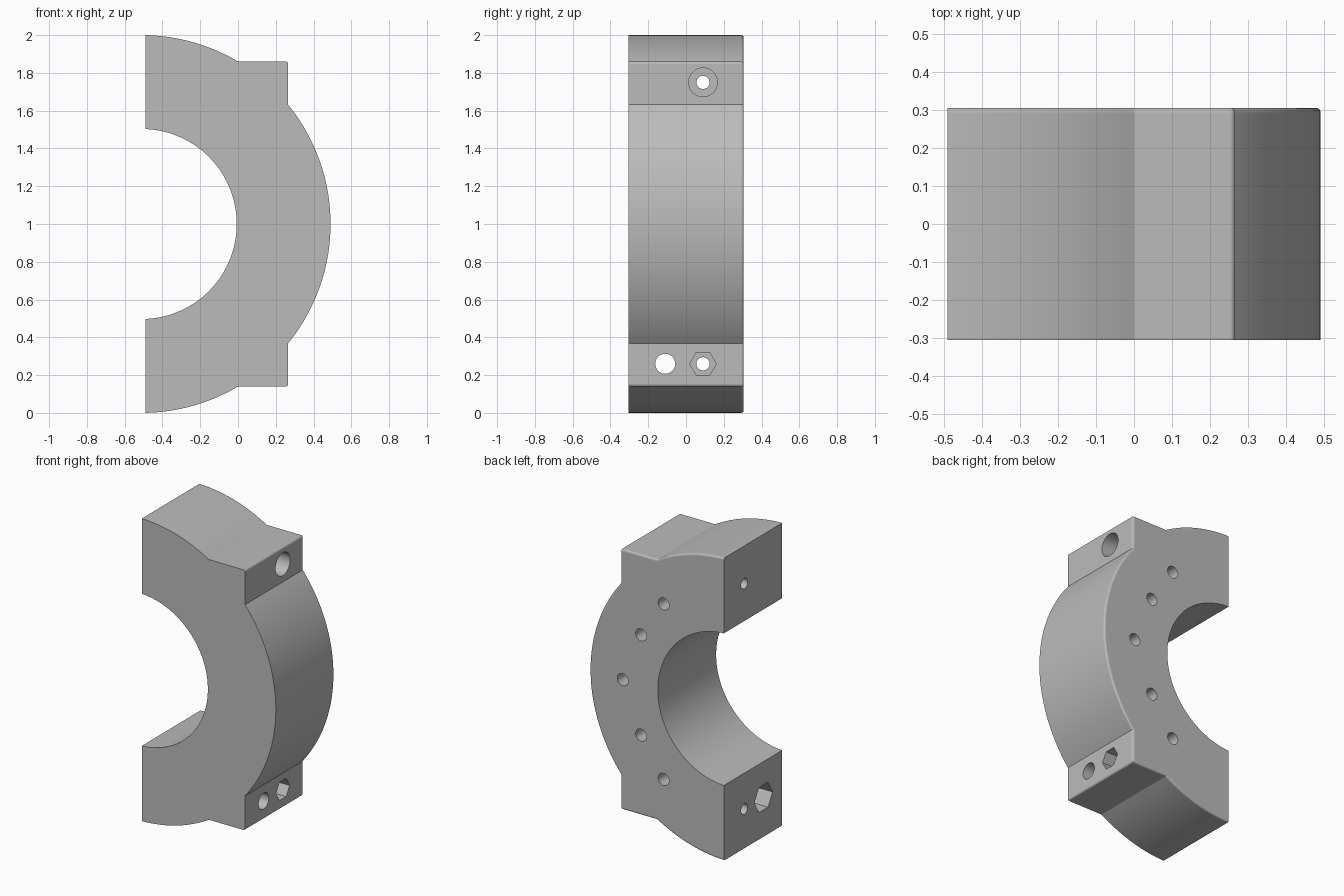
import bpy, bmesh, math
from mathutils import Matrix, Vector

old = bpy.data.objects.get("Cube")
if old:
    bpy.data.objects.remove(old, do_unlink=True)

grey = bpy.data.materials.new("grey")
grey.use_nodes = True
grey.diffuse_color = (0.5, 0.5, 0.5, 1)
grey.node_tree.nodes["Principled BSDF"].inputs["Base Color"].default_value = (0.5, 0.5, 0.5, 1)

CX, CZ = -0.51, 1.0            # ring axis
OUTER, BORE = 1.0, 0.503       # ring radii
CUT, LUG_X, LUG_Z = -0.49, 0.265, 0.86
HALF = 0.305                   # half thickness


def arc(radius, start, end, steps):
    angles = [start + (end - start) * i / steps for i in range(steps + 1)]
    return [(CX + radius * math.cos(a), CZ + radius * math.sin(a)) for a in angles]


def make_object(name, bm):
    mesh = bpy.data.meshes.new(name)
    bm.to_mesh(mesh)
    bm.free()
    mesh.materials.append(grey)
    obj = bpy.data.objects.new(name, mesh)
    bpy.context.collection.objects.link(obj)
    return obj


# Half ring profile with a square clamping lug at each end
a_cut = math.acos((CUT - CX) / OUTER)
a_top = math.asin(LUG_Z)
a_side = math.acos((LUG_X - CX) / OUTER)
a_bore = math.acos((CUT - CX) / BORE)
profile = arc(OUTER, a_cut, a_top, 20)
profile += [(LUG_X, CZ + LUG_Z)]
profile += arc(OUTER, a_side, -a_side, 60)
profile += [(LUG_X, CZ - LUG_Z)]
profile += arc(OUTER, -a_top, -a_cut, 20)
profile += arc(BORE, -a_bore, a_bore, 96)

bm = bmesh.new()
face = bm.faces.new([bm.verts.new((x, -HALF, z)) for x, z in profile])
extruded = bmesh.ops.extrude_face_region(bm, geom=[face], use_keep_orig=True)
moved = [v for v in extruded["geom"] if isinstance(v, bmesh.types.BMVert)]
bmesh.ops.translate(bm, verts=moved, vec=(0, 2 * HALF, 0))
bmesh.ops.recalc_face_normals(bm, faces=bm.faces)


# Round the outer back rim and the lug corners
def is_rounded(edge):
    a, b = (v.co for v in edge.verts)
    mid = (a + b) / 2
    if a.y > 0 and b.y > 0:
        return mid.x > CUT + 0.001 and math.hypot(mid.x - CX, mid.z - CZ) > 0.9
    corner = abs(mid.x - LUG_X) < 0.001 and abs(abs(mid.z - CZ) - LUG_Z) < 0.001
    return corner and abs(a.y - b.y) > HALF


bmesh.ops.bevel(bm, geom=[e for e in bm.edges if is_rounded(e)], offset=0.012,
                offset_type='OFFSET', segments=3, profile=0.5, affect='EDGES')
body = make_object("half_clamp_ring", bm)


def drill(start, end, radius, sides=32):
    """Cut a straight hole along x or y; six sides make a nut pocket."""
    start, end = Vector(start), Vector(end)
    axis = end - start
    bm = bmesh.new()
    bmesh.ops.create_cone(bm, cap_ends=True, segments=sides, radius1=radius,
                          radius2=radius, depth=axis.length)
    turn = Matrix.Rotation(math.pi / 2, 4, 'Y' if axis.x else 'X')
    bm.transform(Matrix.Translation((start + end) / 2) @ turn)
    cutter = make_object("hole_cutter", bm)
    cutter.hide_render = True
    mod = body.modifiers.new("hole", 'BOOLEAN')
    mod.operation, mod.solver, mod.object = 'DIFFERENCE', 'EXACT', cutter
    bpy.context.view_layer.objects.active = body
    bpy.ops.object.modifier_apply(modifier=mod.name)
    bpy.data.objects.remove(cutter, do_unlink=True)


# Clamping bolt holes through both lugs
TOP, LOW, BACK, FRONT = 1.75, 0.26, 0.09, -0.11
for y, z, radius in ((BACK, TOP, 0.035), (BACK, LOW, 0.035), (FRONT, LOW, 0.053)):
    drill((-0.6, y, z), (0.4, y, z), radius)

# Bolt head recess, and nut pockets on both sides of the lower lug
drill((-0.05, BACK, TOP), (0.4, BACK, TOP), 0.076)
drill((-0.05, BACK, LOW), (0.4, BACK, LOW), 0.07, 6)
drill((-0.6, FRONT, LOW), (-0.25, FRONT, LOW), 0.095, 6)

# Five blind screw holes in the back face
for x, dz in ((-0.05, 0.58), (0.115, 0.331), (0.249, 0), (0.115, -0.331), (-0.05, -0.58)):
    drill((x, HALF - 0.2, CZ + dz), (x, HALF + 0.1, CZ + dz), 0.04)

# Smooth curved walls, crisp edges
bpy.ops.object.select_all(action='DESELECT')
body.select_set(True)
bpy.context.view_layer.objects.active = body
bpy.ops.object.shade_smooth_by_angle(angle=math.radians(13))
